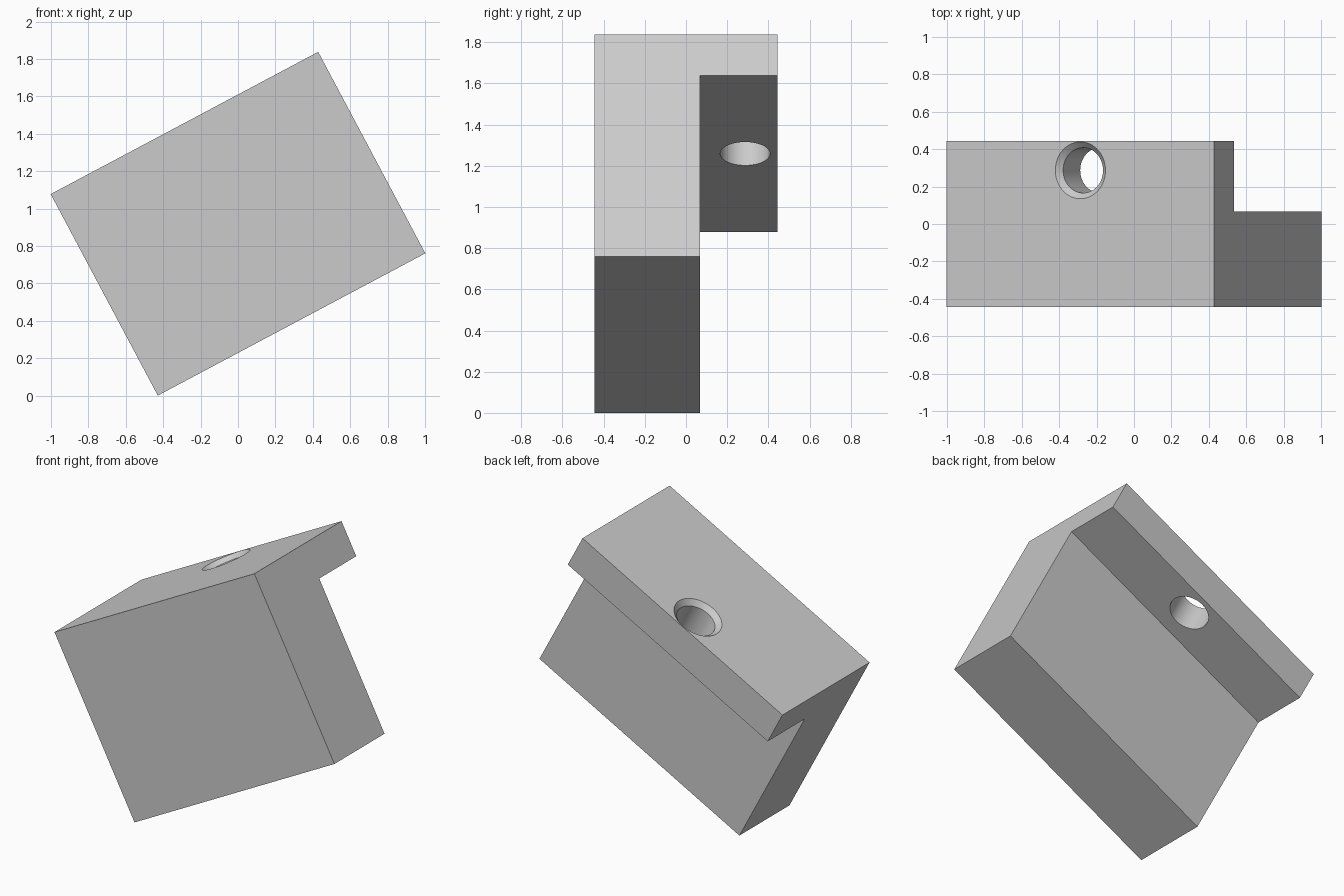
import bpy, bmesh, math
from mathutils import Matrix

cube = bpy.data.objects.get("Cube")
if cube:
    bpy.data.objects.remove(cube, do_unlink=True)

LENGTH, HEIGHT, DEPTH = 1.62, 1.22, 0.89
STEP_Y, FLANGE = 0.067, 0.225
HOLE_Y, HOLE_R, RIM_R, CHAMFER = 0.287, 0.121, 0.152, 0.03
SIDES = 64
PLACE = Matrix.Translation((0, 0, 0.919)) @ Matrix.Rotation(math.radians(-28), 4, 'Y')

grey = bpy.data.materials.new("plain grey")
grey.use_nodes = True
grey.diffuse_color = (0.6, 0.6, 0.6, 1)
grey.node_tree.nodes["Principled BSDF"].inputs["Base Color"].default_value = (0.6, 0.6, 0.6, 1)


def make_object(name, bm):
    bmesh.ops.recalc_face_normals(bm, faces=bm.faces)
    mesh = bpy.data.meshes.new(name)
    bm.to_mesh(mesh)
    bm.free()
    mesh.materials.append(grey)
    obj = bpy.data.objects.new(name, mesh)
    obj.matrix_world = PLACE
    bpy.context.collection.objects.link(obj)
    return obj


# Flanged block: L-shaped section swept along its length
top, back = HEIGHT / 2, DEPTH / 2
section = [(-back, -top), (STEP_Y, -top), (STEP_Y, top - FLANGE),
           (back, top - FLANGE), (back, top), (-back, top)]
bm = bmesh.new()
face = bm.faces.new([bm.verts.new((-LENGTH / 2, y, z)) for y, z in section])
swept = bmesh.ops.extrude_face_region(bm, geom=[face])["geom"]
bmesh.ops.translate(bm, vec=(LENGTH, 0, 0),
                    verts=[v for v in swept if isinstance(v, bmesh.types.BMVert)])
block = make_object("flanged_block", bm)

# Countersunk hole cutter: stacked rings following the hole's radius
flare = RIM_R - HOLE_R
rings = [(HOLE_R, top - FLANGE - 0.1), (HOLE_R, top - CHAMFER),
         (RIM_R + flare, top + CHAMFER)]
bm = bmesh.new()
loops = []
for radius, z in rings:
    circle = bmesh.ops.create_circle(bm, segments=SIDES, radius=radius,
                                     matrix=Matrix.Translation((0, HOLE_Y, z)))
    loops.append(circle["verts"])
for low, high in zip(loops, loops[1:]):
    for i in range(SIDES):
        j = (i + 1) % SIDES
        bm.faces.new((low[i], low[j], high[j], high[i]))
bm.faces.new(loops[0])
bm.faces.new(loops[-1])
cutter = make_object("hole_cutter", bm)
cutter.hide_render = True

# Cut the hole, then drop the cutter
cut = block.modifiers.new("hole", 'BOOLEAN')
cut.operation = 'DIFFERENCE'
cut.solver = 'EXACT'
cut.object = cutter
bpy.ops.object.select_all(action='DESELECT')
bpy.context.view_layer.objects.active = block
block.select_set(True)
bpy.ops.object.modifier_apply(modifier=cut.name)
bpy.data.objects.remove(cutter, do_unlink=True)
bpy.ops.object.shade_smooth_by_angle(angle=math.radians(30))
